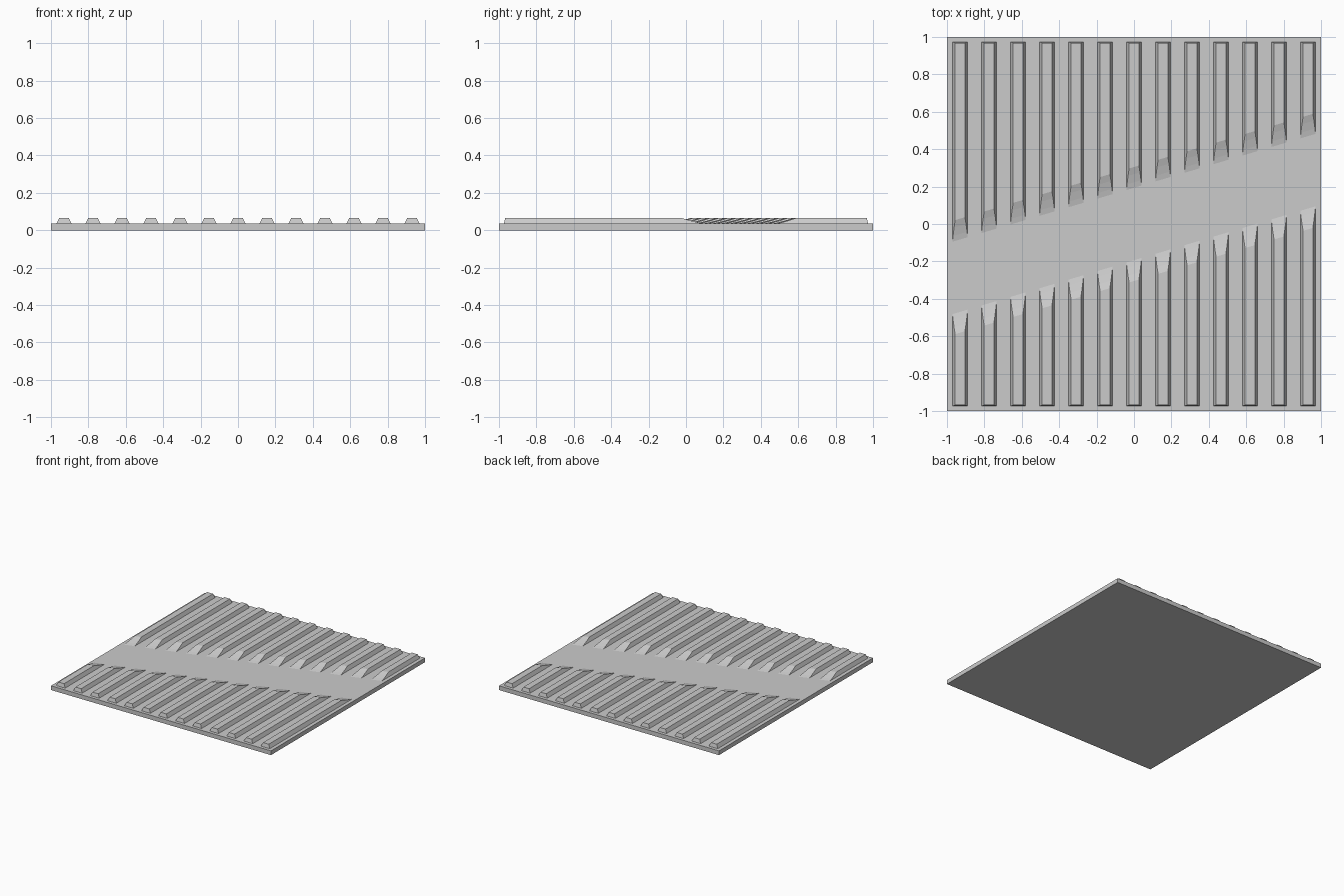
import bpy, bmesh, math
from mathutils import Matrix

if "Cube" in bpy.data.objects:
    bpy.data.objects.remove(bpy.data.objects["Cube"])

PLATE_Z, RIDGE_Z = 0.035, 0.065
COUNT, PITCH = 13, 0.155


def mesh_object(name, bm):
    bmesh.ops.recalc_face_normals(bm, faces=bm.faces)
    mesh = bpy.data.meshes.new(name)
    bm.to_mesh(mesh)
    bm.free()
    obj = bpy.data.objects.new(name, mesh)
    bpy.context.collection.objects.link(obj)
    return obj


# base plate
bm = bmesh.new()
bmesh.ops.create_cube(bm, size=1, matrix=Matrix.Translation((0, 0, PLATE_Z / 2))
                      @ Matrix.Diagonal((2, 2, PLATE_Z, 1)))
mesh_object("base_plate", bm)

# parallel raised ridges with sloped sides
bm = bmesh.new()
mid = (PLATE_Z - 0.001 + RIDGE_Z) / 2
height = RIDGE_Z - PLATE_Z + 0.001
for i in range(COUNT):
    x = (i - (COUNT - 1) / 2) * PITCH
    verts = bmesh.ops.create_cube(bm, size=1)["verts"]
    for v in verts:
        top = v.co.z > 0
        v.co.x = x + math.copysign(0.026 if top else 0.041, v.co.x)
        v.co.y = math.copysign(0.967 if top else 0.974, v.co.y)
        v.co.z = mid + v.co.z * height
ridges = mesh_object("ridges", bm)

# wide shallow diagonal channel cut through the ridges
bm = bmesh.new()
angle = math.atan(0.297)
bmesh.ops.create_cone(bm, cap_ends=True, segments=128, radius1=0.881, radius2=0.881, depth=3,
                      matrix=Matrix.Translation((0, 0, 0.896))
                      @ Matrix.Rotation(angle, 4, 'Z') @ Matrix.Rotation(math.pi / 2, 4, 'Y'))
cutter = mesh_object("channel_cutter", bm)
cutter.hide_render = True
cutter.hide_set(True)

cut = ridges.modifiers.new("channel", 'BOOLEAN')
cut.operation = 'DIFFERENCE'
cut.solver = 'EXACT'
cut.object = cutter
